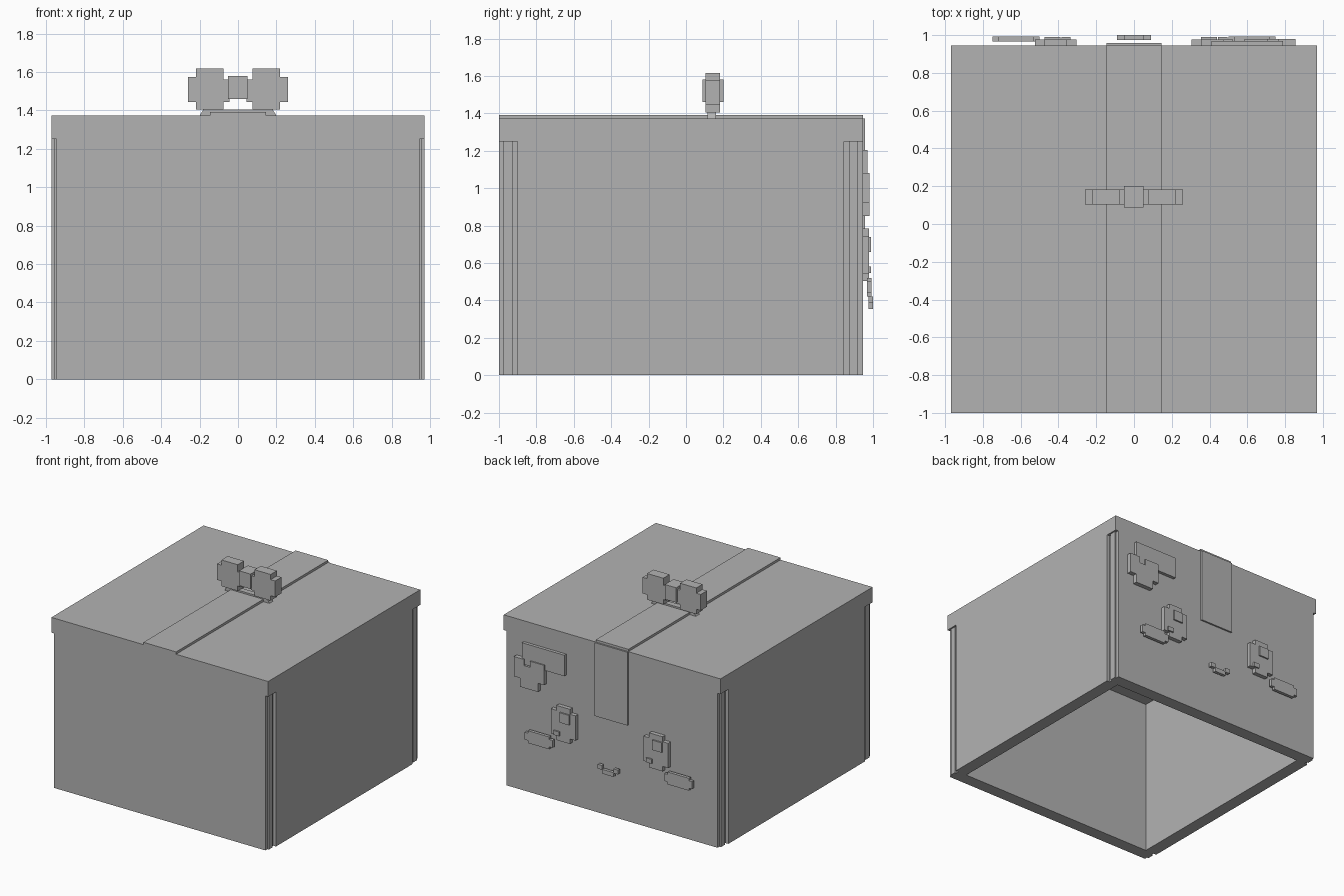
import bpy
import bmesh

cube = bpy.data.objects.get("Cube")
if cube:
    bpy.data.objects.remove(cube, do_unlink=True)

GREY = (0.45, 0.45, 0.45, 1.0)
mat = bpy.data.materials.new("neutral grey")
mat.use_nodes = True
mat.diffuse_color = GREY
for node in mat.node_tree.nodes:
    if node.type == "BSDF_PRINCIPLED":
        node.inputs["Base Color"].default_value = GREY


def prism(name, outline, lo, hi, axis="z"):
    """Extrude a 2D outline: (x, y) along z, or (x, z) along y."""
    bm = bmesh.new()

    def place(p, h):
        return (p[0], p[1], h) if axis == "z" else (p[0], h, p[1])

    face = bm.faces.new([bm.verts.new(place(p, lo)) for p in outline])
    ext = bmesh.ops.extrude_face_region(bm, geom=[face])
    moved = [g for g in ext["geom"] if isinstance(g, bmesh.types.BMVert)]
    offset = (0, 0, hi - lo) if axis == "z" else (0, hi - lo, 0)
    bmesh.ops.translate(bm, verts=moved, vec=offset)
    bmesh.ops.recalc_face_normals(bm, faces=bm.faces[:])
    mesh = bpy.data.meshes.new(name)
    bm.to_mesh(mesh)
    bm.free()
    mesh.materials.append(mat)
    obj = bpy.data.objects.new(name, mesh)
    bpy.context.scene.collection.objects.link(obj)
    return obj


def box(name, x, y, z):
    return prism(name, [(x[0], y[0]), (x[1], y[0]), (x[1], y[1]), (x[0], y[1])], *z)


def stepped(cx, half_in, half_out, z_out, z_in):
    """Blocky rounded outline: a tall centre with shorter sides."""
    right = [(half_in, z_out[0]), (half_in, z_in[0]), (half_out, z_in[0]),
             (half_out, z_in[1]), (half_in, z_in[1]), (half_in, z_out[1])]
    left = [(-a, b) for a, b in reversed(right)]
    return [(cx + a, b) for a, b in right + left]


FRONT, BACK, SIDE = -1.0, 0.945, 0.97
RIM, TOP = 1.25, 1.373

# Lid slab and hollow walls with notched ends
box("lid", (-SIDE, SIDE), (FRONT, BACK), (RIM, TOP))
for name, start, sign in (("front_wall", FRONT, 1), ("back_wall", BACK, -1)):
    steps = [(0.945, 0.0), (0.945, 0.025), (0.958, 0.025),
             (0.958, 0.073), (0.945, 0.073), (0.945, 0.1)]
    half = [(x, start + sign * d) for x, d in steps]
    prism(name, half + [(-x, y) for x, y in reversed(half)], 0, RIM)
for name, s in (("left_wall", 1), ("right_wall", -1)):
    box(name, sorted((s * 0.87, s * SIDE)), (FRONT + 0.1, BACK - 0.1), (0, RIM))

# Tape over the top and down the back
box("top_tape", (-0.146, 0.146), (FRONT, BACK), (TOP, 1.392))
box("tape_flap", (-0.146, 0.146), (BACK, 0.958), (0.78, TOP))

# Bow
prism("bow_foot", [(-0.2, TOP), (0.2, TOP), (0.18, 1.405), (-0.18, 1.405)],
      0.115, 0.16, "y")
for name, s in (("left_loop", 1), ("right_loop", -1)):
    loop = [(0.26, 1.445), (0.26, 1.575), (0.22, 1.575), (0.22, 1.617),
            (0.075, 1.617), (0.075, 1.56), (0.045, 1.56), (0.045, 1.445),
            (0.075, 1.445), (0.075, 1.405), (0.22, 1.405), (0.22, 1.445)]
    prism(name, [(s * x, z) for x, z in loop], 0.103, 0.183, "y")
box("bow_knot", (-0.052, 0.05), (0.088, 0.2), (1.46, 1.58))

# Face on the back: eyes with highlights, cheeks
for side, s in (("left", 1), ("right", -1)):
    cx = s * 0.415
    prism(side + "_eye", stepped(cx, 0.06, 0.11, (0.505, 0.785), (0.545, 0.745)),
          BACK, 0.978, "y")
    box(side + "_eye_big_glint", (cx - 0.06, cx + 0.025), (0.978, 0.99), (0.66, 0.74))
    box(side + "_eye_small_glint", (cx + 0.03, cx + 0.08), (0.978, 0.99), (0.547, 0.582))
    prism(side + "_cheek", stepped(s * 0.625, 0.095, 0.125, (0.42, 0.52), (0.44, 0.5)),
          0.967, 0.992, "y")

# Smiling mouth
mouth = [(0.05, 0.355), (0.05, 0.385), (0.09, 0.385), (0.09, 0.42),
         (0.05, 0.42), (0.05, 0.39)]
prism("mouth", mouth + [(-x, z) for x, z in reversed(mouth)], 0.975, 1.0, "y")

# Label plate and blocky heart
box("label_plate", (0.41, 0.79), (BACK, 0.97), (1.035, 1.205))
heart = [(0.64, 0.85), (0.8, 0.85), (0.8, 0.92), (0.855, 0.92), (0.855, 1.08),
         (0.765, 1.08), (0.765, 1.03), (0.71, 1.03), (0.71, 1.08),
         (0.585, 1.08), (0.585, 0.92), (0.64, 0.92)]
prism("heart", heart, BACK, 0.98, "y")
